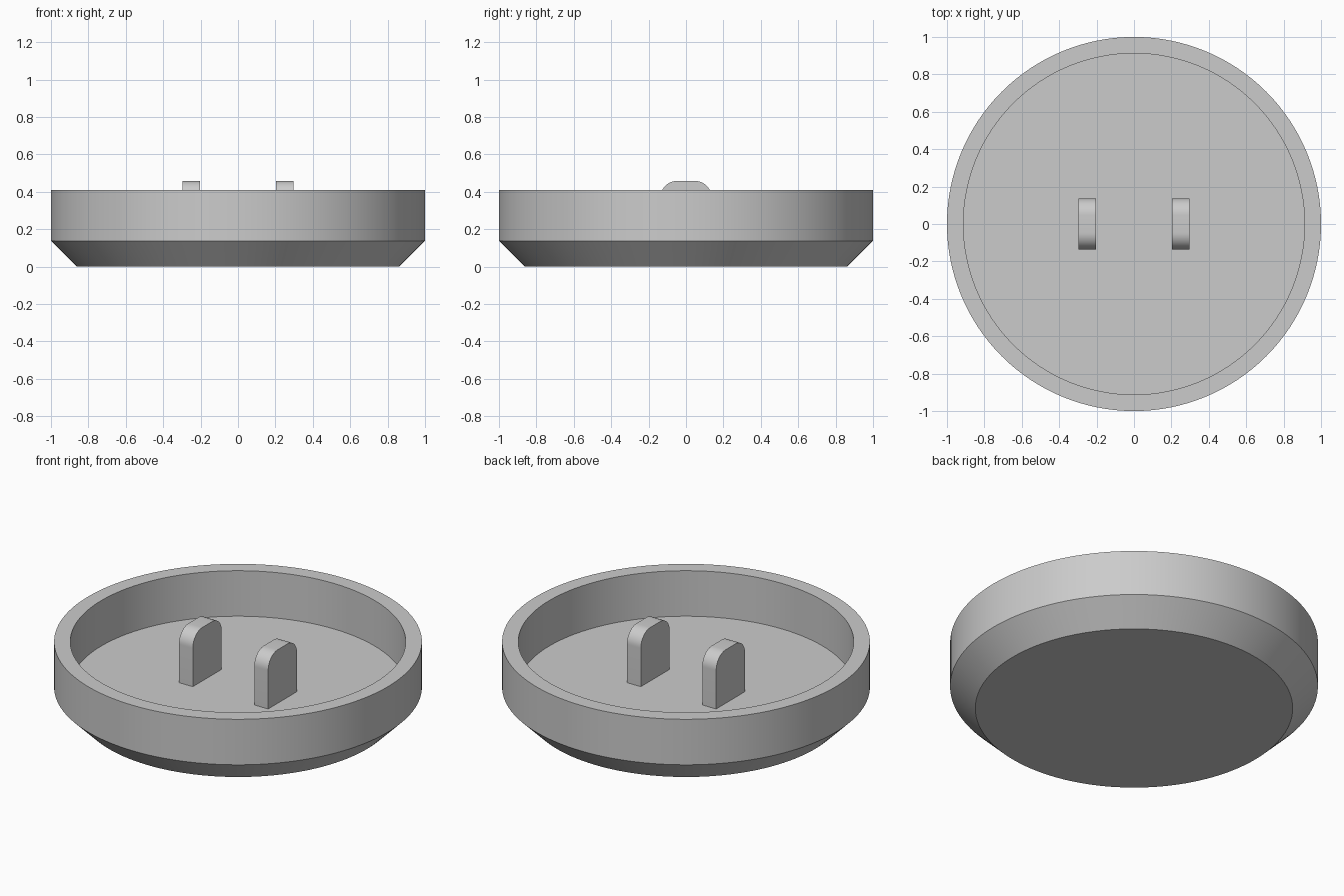
import bpy, bmesh, math

cube = bpy.data.objects.get("Cube")
if cube:
    bpy.data.objects.remove(cube, do_unlink=True)

grey = bpy.data.materials.new("light_grey")
grey.use_nodes = True
GREY = (0.6, 0.6, 0.6, 1)
grey.diffuse_color = GREY
grey.node_tree.nodes["Principled BSDF"].inputs["Base Color"].default_value = GREY

FLOOR = 0.137    # inner floor height, also the chamfer size
RIM = 0.41
TAB_TOP = 0.458


def finish(name, bm):
    bmesh.ops.remove_doubles(bm, verts=bm.verts, dist=1e-5)
    bmesh.ops.recalc_face_normals(bm, faces=bm.faces)
    mesh = bpy.data.meshes.new(name)
    bm.to_mesh(mesh)
    bm.free()
    mesh.materials.append(grey)
    obj = bpy.data.objects.new(name, mesh)
    bpy.context.collection.objects.link(obj)
    bpy.ops.object.select_all(action='DESELECT')
    obj.select_set(True)
    bpy.context.view_layer.objects.active = obj
    bpy.ops.object.shade_smooth_by_angle(angle=math.radians(30))
    return obj


# Round dish: closed profile spun about z
profile = [(0, 0), (1 - FLOOR, 0), (1, FLOOR), (1, RIM),
           (0.912, RIM), (0.912, FLOOR), (0, FLOOR)]
bm = bmesh.new()
points = [bm.verts.new((r, 0, z)) for r, z in profile]
edges = [bm.edges.new(pair) for pair in zip(points, points[1:])]
bmesh.ops.spin(bm, geom=points + edges, cent=(0, 0, 0), axis=(0, 0, 1),
               angle=math.tau, steps=128, use_merge=True)
finish("dish", bm)


# Upright tabs with rounded top corners
def tab(name, x, width=0.092, half_depth=0.137, radius=0.09, steps=12):
    outline = [(-half_depth, FLOOR), (half_depth, FLOOR)]
    for side, start in ((1, 0), (-1, math.pi / 2)):
        for i in range(steps + 1):
            a = start + math.pi / 2 * i / steps
            outline.append((side * (half_depth - radius) + radius * math.cos(a),
                            TAB_TOP - radius + radius * math.sin(a)))
    bm = bmesh.new()
    face = bm.faces.new([bm.verts.new((x - width / 2, y, z)) for y, z in outline])
    out = bmesh.ops.extrude_face_region(bm, geom=[face], use_keep_orig=True)
    moved = [v for v in out["geom"] if isinstance(v, bmesh.types.BMVert)]
    bmesh.ops.translate(bm, verts=moved, vec=(width, 0, 0))
    finish(name, bm)


for name, x in (("left_tab", 0.25), ("right_tab", -0.25)):
    tab(name, x)
